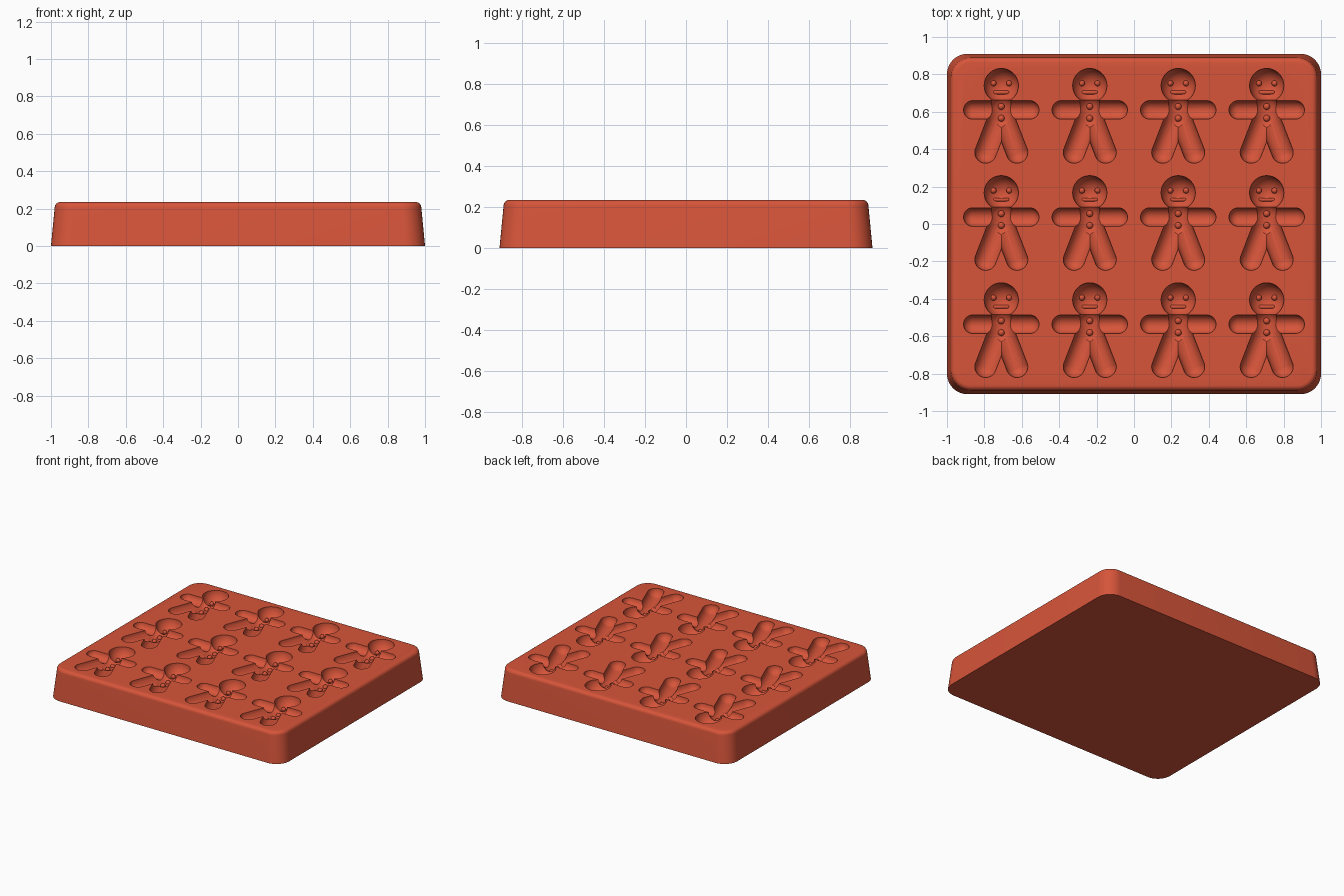
import bpy, bmesh, math
from mathutils import Matrix, Vector

if "Cube" in bpy.data.objects:
    bpy.data.objects.remove(bpy.data.objects["Cube"])

TOP = 0.235
COLUMNS = [(i - 1.5) * 0.473 for i in range(4)]
ROWS = [0.61 - j * 0.573 for j in range(3)]   # arm line of each figure

red = bpy.data.materials.new("brick red silicone")
red.use_nodes = True
red.diffuse_color = (0.68, 0.09, 0.042, 1)
red.node_tree.nodes["Principled BSDF"].inputs["Base Color"].default_value = red.diffuse_color


def finish(name, bm):
    mesh = bpy.data.meshes.new(name)
    bm.to_mesh(mesh)
    bm.free()
    mesh.materials.append(red)
    obj = bpy.data.objects.new(name, mesh)
    bpy.context.collection.objects.link(obj)
    return obj


def smooth(obj, degrees):
    bpy.ops.object.select_all(action='DESELECT')
    obj.select_set(True)
    bpy.context.view_layer.objects.active = obj
    bpy.ops.object.shade_smooth_by_angle(angle=math.radians(degrees))


def capsule(bm, a, b, radius, segments, rings):
    """Round-ended rod from a to b; an odd ring count leaves no equator ring."""
    a, b = Vector(a), Vector(b)
    axis = b - a
    verts = bmesh.ops.create_uvsphere(bm, u_segments=segments, v_segments=rings,
                                      radius=radius)["verts"]
    for v in verts:
        v.co.z += math.copysign(axis.length / 2, v.co.z)
    turn = axis.to_track_quat('Z', 'Y').to_matrix().to_4x4() if axis.length else Matrix()
    bmesh.ops.transform(bm, matrix=Matrix.Translation((a + b) / 2) @ turn, verts=verts)


def per_figure(name, rods, segments=28, rings=17):
    """One object holding the same rods for all twelve figures."""
    bm = bmesh.new()
    for x in COLUMNS:
        for y in ROWS:
            base = Vector((x, y, TOP))
            for a, b, r in rods:
                capsule(bm, base + Vector(a), base + Vector(b), r, segments, rings)
    return finish(name, bm)


# Tapered slab with rounded corners and a soft top rim
bm = bmesh.new()
bmesh.ops.create_cube(bm, size=1)
bmesh.ops.transform(bm, verts=bm.verts,
                    matrix=Matrix.Translation((0, 0, TOP / 2)) @ Matrix.Diagonal((2, 1.82, TOP, 1)))
upright = [e for e in bm.edges if abs(e.verts[0].co.z - e.verts[1].co.z) > 0.1]
bmesh.ops.bevel(bm, geom=upright, offset=0.11, segments=10, profile=0.5, affect='EDGES')
for v in bm.verts:
    if v.co.z > 0.1:
        v.co.x *= 0.98
        v.co.y *= 0.978
rim = [e for e in bm.edges if min(v.co.z for v in e.verts) > 0.1]
bmesh.ops.bevel(bm, geom=rim, offset=0.028, segments=6, profile=0.5, affect='EDGES')
tray = finish("mould_tray", bm)

# Figure cavities
LIFT = 0.001
cutters = [
    per_figure("head_cutter", [((0, 0.13, LIFT), (0, 0.13, LIFT), 0.092)], 36, 21),
    per_figure("arm_cutter", [((-0.152, 0, LIFT), (0.152, 0, LIFT), 0.05)]),
    per_figure("torso_cutter", [((0, 0.005, LIFT), (0, -0.045, LIFT), 0.07)]),
]
for side, s in (("left", 1), ("right", -1)):
    cutters.append(per_figure(side + "_leg_cutter",
                              [((0, -0.01, LIFT), (s * 0.084, -0.227, LIFT), 0.058)]))

bpy.context.view_layer.objects.active = tray
for cutter in cutters:
    cutter.hide_render = True
    cut = tray.modifiers.new(cutter.name, 'BOOLEAN')
    cut.operation = 'DIFFERENCE'
    cut.solver = 'EXACT'
    cut.object = cutter
    bpy.ops.object.modifier_apply(modifier=cut.name)
for cutter in cutters:
    bpy.data.objects.remove(cutter)
smooth(tray, 28)

# Raised details on the cavity floors
eyes = [((s * 0.042, 0.142, -0.078),) * 2 + (0.016,) for s in (1, -1)]
mouth = [((-0.034, 0.093, -0.078), (0.034, 0.093, -0.078), 0.01)]
buttons = [((0, y, -0.066),) * 2 + (0.018,) for y in (0.018, -0.045)]
for name, rods in (("eyes", eyes), ("mouths", mouth), ("buttons", buttons)):
    smooth(per_figure(name, rods, 14, 9), 60)
